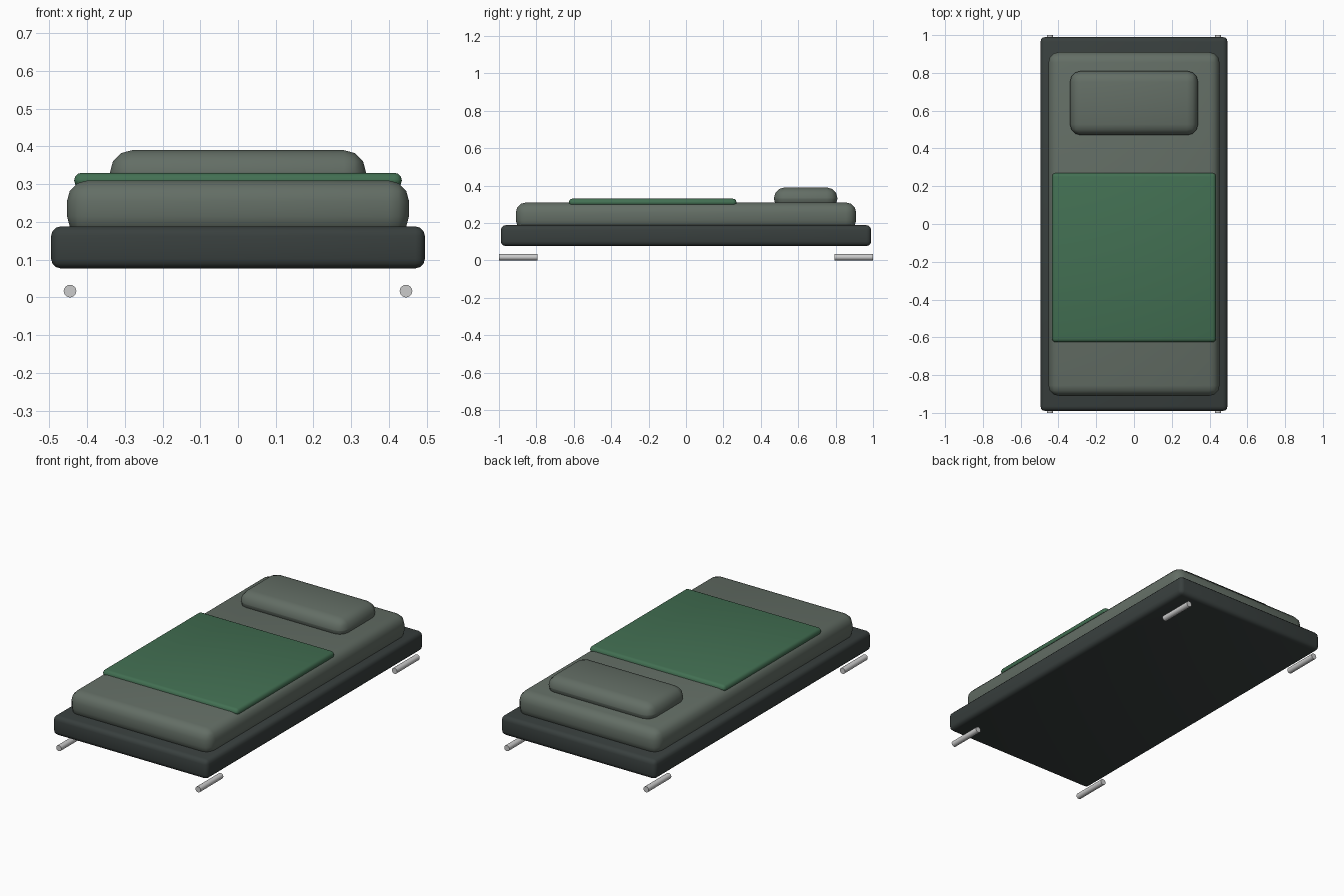
import bpy, math

if "Cube" in bpy.data.objects:
    bpy.data.objects.remove(bpy.data.objects["Cube"])


def material(name, rgb):
    m = bpy.data.materials.new(name)
    m.diffuse_color = (*rgb, 1)
    m.use_nodes = True
    m.node_tree.nodes["Principled BSDF"].inputs["Base Color"].default_value = m.diffuse_color
    return m


def soft_box(name, lo, hi, radius, mat):
    """Box between two corners with rounded edges."""
    bpy.ops.mesh.primitive_cube_add(size=1, location=[(a + b) / 2 for a, b in zip(lo, hi)])
    ob = bpy.context.object
    ob.name = name
    ob.scale = [b - a for a, b in zip(lo, hi)]
    bpy.ops.object.transform_apply(location=False, rotation=False, scale=True)
    bev = ob.modifiers.new("round", 'BEVEL')
    bev.width = radius
    bev.segments = 3
    ob.data.materials.append(mat)
    bpy.ops.object.modifier_apply(modifier="round")
    bpy.ops.object.shade_smooth_by_angle(angle=math.radians(40))
    return ob


frame_mat = material("dark_frame", (0.04, 0.05, 0.048))
cloth_mat = material("grey_green_cloth", (0.125, 0.155, 0.13))
blanket_mat = material("green_blanket", (0.055, 0.16, 0.085))

# Bed: frame, mattress, pillow and blanket
soft_box("bed_frame", (-0.495, -0.99, 0.077), (0.495, 0.99, 0.188), 0.025, frame_mat)
soft_box("mattress", (-0.453, -0.91, 0.16), (0.453, 0.91, 0.31), 0.055, cloth_mat)
soft_box("pillow", (-0.339, 0.47, 0.272), (0.339, 0.81, 0.39), 0.058, cloth_mat)
soft_box("blanket", (-0.434, -0.626, 0.29), (0.434, 0.27, 0.33), 0.0195, blanket_mat)

# Four foot bars lying along y under the corners
for sx, side in ((-1, "left"), (1, "right")):
    for sy, end in ((-1, "front"), (1, "back")):
        bpy.ops.mesh.primitive_cylinder_add(
            vertices=16, radius=0.0168, depth=0.207,
            location=(sx * 0.445, sy * 0.8965, 0.0168), rotation=(math.pi / 2, 0, 0))
        bar = bpy.context.object
        bar.name = f"foot_bar_{end}_{side}"
        bpy.ops.object.shade_smooth_by_angle(angle=math.radians(40))
